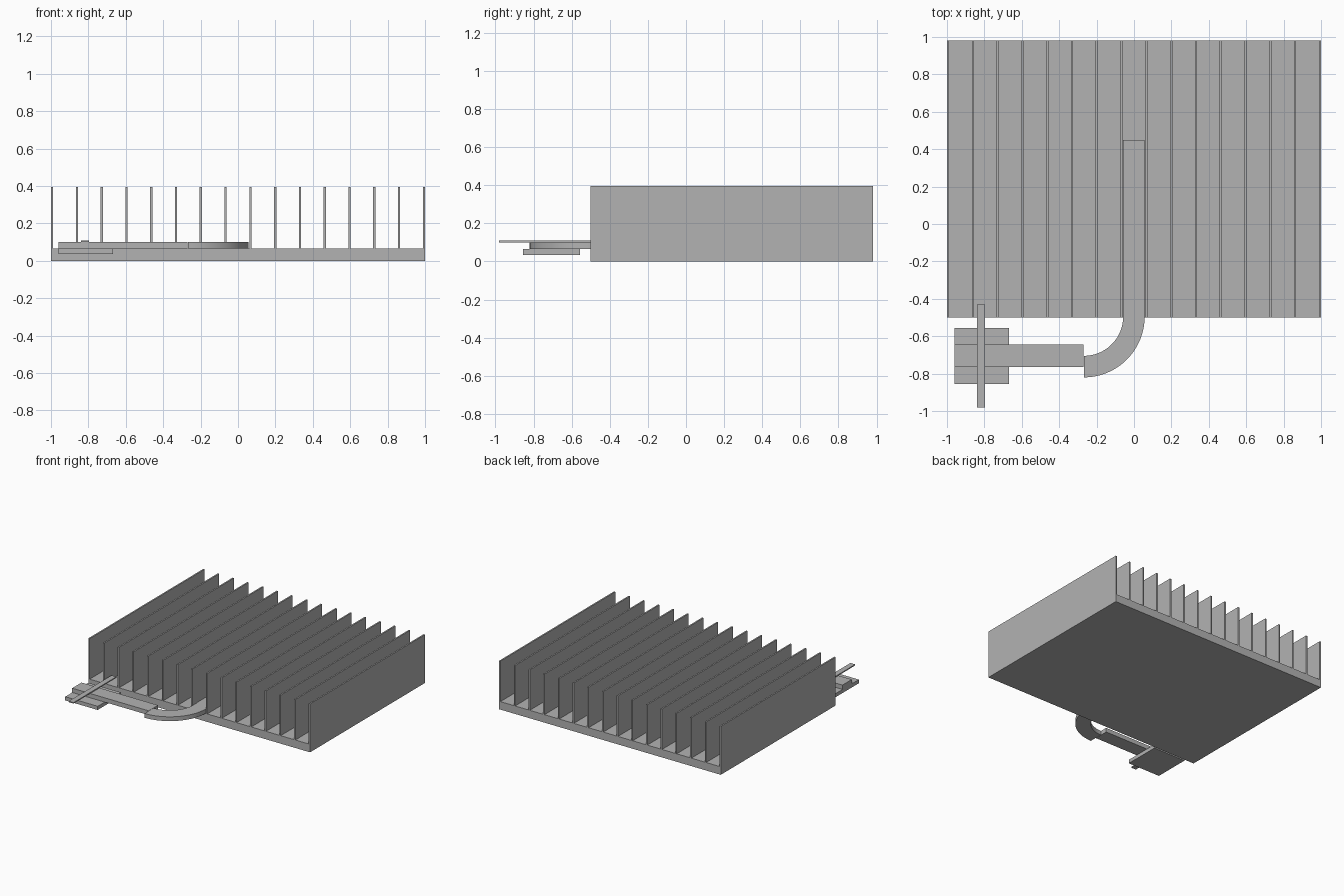
import bpy
import bmesh
import math

cube = bpy.data.objects.get("Cube")
if cube:
    bpy.data.objects.remove(cube, do_unlink=True)

# Single metal colour
metal = bpy.data.materials.new("grey metal")
metal.use_nodes = True
COLOUR = (0.45, 0.45, 0.45, 1)
metal.diffuse_color = COLOUR
metal.node_tree.nodes["Principled BSDF"].inputs["Base Color"].default_value = COLOUR


def extrude_outline(name, outline, z0, z1):
    """Solid plate from a counter-clockwise outline."""
    bm = bmesh.new()
    face = bm.faces.new([bm.verts.new((x, y, z0)) for x, y in outline])
    top = bmesh.ops.extrude_face_region(bm, geom=[face])["geom"]
    raised = [v for v in top if isinstance(v, bmesh.types.BMVert)]
    bmesh.ops.translate(bm, verts=raised, vec=(0, 0, z1 - z0))
    bmesh.ops.recalc_face_normals(bm, faces=bm.faces)
    mesh = bpy.data.meshes.new(name)
    bm.to_mesh(mesh)
    bm.free()
    mesh.materials.append(metal)
    obj = bpy.data.objects.new(name, mesh)
    bpy.context.collection.objects.link(obj)
    return obj


def box(name, x0, x1, y0, y1, z0, z1):
    return extrude_outline(name, [(x0, y0), (x1, y0), (x1, y1), (x0, y1)], z0, z1)


# Heat sink base and fins
FRONT, BACK, BASE_TOP, PIPE_TOP = -0.5, 0.98, 0.065, 0.1
box("base_plate", -1, 1, FRONT, BACK, 0, BASE_TOP)
FINS, THICK = 16, 0.012
for i in range(FINS):
    x = -1 + i * (2 - THICK) / (FINS - 1)
    box(f"fin_{i + 1}", x, x + THICK, FRONT, BACK, BASE_TOP, 0.395)

# Flat heat pipe: run between the fins, bend, and run along the front
box("rear_pipe", -0.06, 0.057, -0.435, 0.45, BASE_TOP, PIPE_TOP)
box("front_pipe", -0.96, -0.27, -0.765, -0.645, BASE_TOP, PIPE_TOP)

CX, CY, INNER, OUTER, STEPS = -0.268, -0.495, 0.21, 0.325, 24
angles = [-math.pi / 2 * (1 - i / STEPS) for i in range(STEPS + 1)]
arc = lambda r: [(CX + r * math.cos(a), CY + r * math.sin(a)) for a in angles]
leg = [(CX + OUTER, -0.435), (CX + INNER, -0.435)]
bend = extrude_outline("pipe_bend", arc(OUTER) + leg + arc(INNER)[::-1],
                       BASE_TOP, PIPE_TOP)
bpy.context.view_layer.objects.active = bend
bend.select_set(True)
bpy.ops.object.shade_smooth_by_angle(angle=math.radians(30))
bend.select_set(False)

# Contact plate below the pipe end and spring clip above it
box("contact_plate", -0.96, -0.667, -0.855, -0.557, 0.035, BASE_TOP)
box("clip_strip", -0.84, -0.797, -0.98, -0.43, PIPE_TOP, 0.109)
